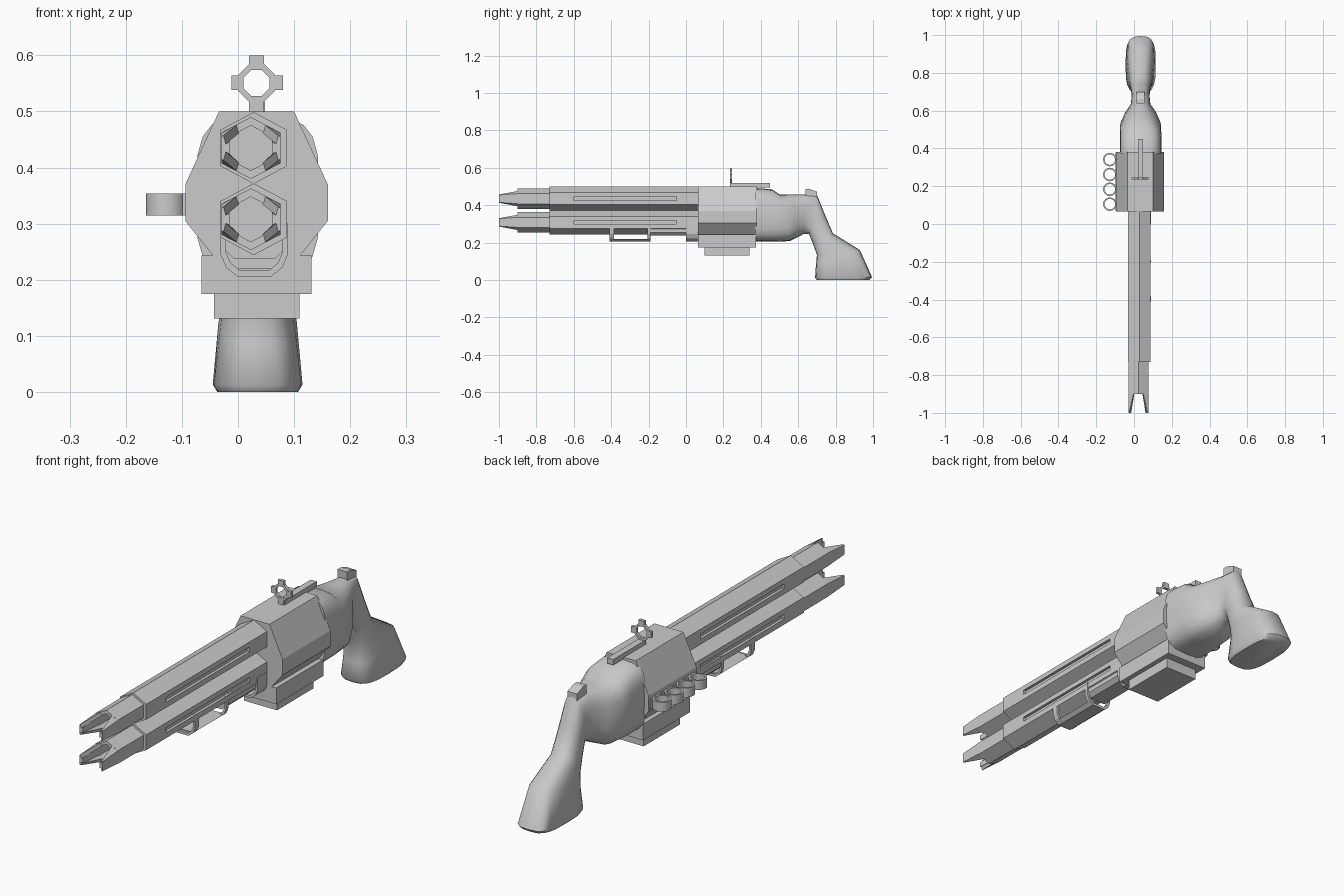
import bpy, bmesh, math
from mathutils import Vector

if "Cube" in bpy.data.objects:
    bpy.data.objects.remove(bpy.data.objects["Cube"])

CX = 0.033  # centre line of the receiver


def loft(name, rings, closed=False, smooth=None):
    """Skin a list of equal-sized point rings; closed joins last ring to first."""
    bm = bmesh.new()
    vs = [[bm.verts.new(p) for p in r] for r in rings]
    n, m = len(rings[0]), len(rings)
    for i in range(m if closed else m - 1):
        a, b = vs[i], vs[(i + 1) % m]
        for j in range(n):
            k = (j + 1) % n
            bm.faces.new((a[j], a[k], b[k], b[j]))
    if not closed:
        bm.faces.new(vs[0][::-1])
        bm.faces.new(vs[-1])
    bmesh.ops.recalc_face_normals(bm, faces=bm.faces)
    me = bpy.data.meshes.new(name)
    bm.to_mesh(me)
    bm.free()
    ob = bpy.data.objects.new(name, me)
    bpy.context.collection.objects.link(ob)
    if smooth:
        bpy.ops.object.select_all(action='DESELECT')
        bpy.context.view_layer.objects.active = ob
        ob.select_set(True)
        bpy.ops.object.shade_smooth_by_angle(angle=math.radians(smooth))
    return ob


def prism(name, pts, y0, y1):
    return loft(name, [[(x, y, z) for x, z in pts] for y in (y0, y1)])


def box(name, x0, x1, y0, y1, z0, z1):
    return prism(name, [(x0, z0), (x1, z0), (x1, z1), (x0, z1)], y0, y1)


def ngon(cx, y, cz, rx, rz, n=6, phase=math.pi / 2):
    return [(cx + rx * math.cos(phase + 2 * math.pi * i / n), y,
             cz + rz * math.sin(phase + 2 * math.pi * i / n)) for i in range(n)]


# Two stacked hexagonal barrels with slots and pronged muzzles
for label, cz in (("upper", 0.435), ("lower", 0.308)):
    xm, xt = 0.028, 0.023
    barrel = loft(label + "_barrel", [
        ngon(xm, 0.1, cz, 0.069, 0.064), ngon(xm, -0.73, cz, 0.069, 0.064),
        ngon(xt, -0.73, cz, 0.061, 0.055), ngon(xt, -0.90, cz, 0.061, 0.055),
        ngon(xt, -0.90, cz, 0.044, 0.040), ngon(xt, -0.65, cz, 0.044, 0.040)])
    for side in (-1, 1):
        x = xm + side * 0.06
        cutter = box("slot_cutter", x - 0.012, x + 0.012, -0.6, -0.05,
                     cz - 0.009, cz + 0.011)
        cutter.hide_render = True
        mod = barrel.modifiers.new("slot", 'BOOLEAN')
        mod.operation, mod.solver, mod.object = 'DIFFERENCE', 'EXACT', cutter
        bpy.context.view_layer.objects.active = barrel
        bpy.ops.object.modifier_apply(modifier=mod.name)
        bpy.data.objects.remove(cutter)

        # C-shaped prong tapering toward the tip
        rings = []
        for y, a, d in ((-0.895, 0.027, 0.028), (-1.0, 0.020, 0.004)):
            h, t = 0.0528, 0.015
            up = [(h, a), (h - d, a + 0.52 * d),
                  (h - d - 0.004, a + 0.52 * d - t), (h - t, a - 0.009)]
            pts = up + [(u, -w) for u, w in reversed(up)]
            rings.append([(xt + side * u, y, cz + w) for u, w in pts])
        loft(label + "_muzzle_prong", rings)

# Receiver and the stepped magazine boxes under it
half = [(0.067, 0.5), (0.127, 0.37), (0.127, 0.305), (0.075, 0.24)]
prism("receiver", [(CX + u, z) for u, z in half] +
      [(CX - u, z) for u, z in reversed(half)], 0.065, 0.38)
box("magazine_upper", -0.065, 0.131, 0.065, 0.375, 0.175, 0.243)
box("magazine_lower", -0.043, 0.110, 0.10, 0.34, 0.131, 0.178)

# Smooth rear body flowing into the grip: top (y,z), bottom (y,z), half width, squareness
sections = [
    (0.37, 0.492, 0.37, 0.205, 0.110, 3.6),
    (0.46, 0.485, 0.47, 0.205, 0.110, 3.4),
    (0.50, 0.458, 0.555, 0.208, 0.108, 3.0),
    (0.57, 0.457, 0.60, 0.230, 0.085, 2.6),
    (0.64, 0.457, 0.63, 0.247, 0.052, 2.4),
    (0.70, 0.455, 0.658, 0.245, 0.047, 2.3),
    (0.745, 0.345, 0.68, 0.19, 0.052, 2.3),
    (0.785, 0.25, 0.70, 0.135, 0.058, 2.4),
    (0.93, 0.16, 0.695, 0.085, 0.070, 2.8),
    (0.995, 0.015, 0.69, 0.012, 0.080, 3.2),
    (0.98, 0.0, 0.70, 0.0, 0.072, 3.2),
]
rings = []
for ty, tz, by, bz, hw, e in sections:
    top, bot = Vector((0, ty, tz)), Vector((0, by, bz))
    mid, axis = (top + bot) / 2, (top - bot) / 2
    ring = []
    for i in range(20):
        c, s = math.cos(math.tau * i / 20), math.sin(math.tau * i / 20)
        u = math.copysign(abs(c) ** (2 / e), c) * hw
        v = math.copysign(abs(s) ** (2 / e), s)
        p = mid + axis * v
        ring.append((CX + 0.002 + u, p.y, p.z))
    rings.append(ring)
loft("rear_body_and_grip", rings, smooth=50)

# Hammer spur
loft("hammer", [[(x, y, z) for y, z in
                 ((0.64, 0.43), (0.638, 0.487), (0.66, 0.487), (0.70, 0.472), (0.70, 0.43))]
                for x in (0.012, 0.056)])

# Sight rail and octagonal ring sight
box("sight_rail", 0.020, 0.048, 0.24, 0.45, 0.495, 0.518)
ph = math.pi / 8
loft("ring_sight", [ngon(CX, y, 0.551, r, r, 8, ph) for y, r in
                    ((0.235, 0.036), (0.247, 0.036), (0.247, 0.025), (0.235, 0.025))],
     closed=True)
for x0, x1, z0, z1 in ((-0.012, 0.006, 0.538, 0.564), (0.060, 0.080, 0.538, 0.564),
                       (0.020, 0.046, 0.579, 0.6), (0.020, 0.046, 0.498, 0.523)):
    box("sight_nub", x0, x1, 0.235, 0.247, z0, z1)

# Row of shell loops on the left side
for y in (0.105, 0.184, 0.262, 0.341):
    rings = []
    for r, z in ((0.036, 0.315), (0.036, 0.354), (0.028, 0.354), (0.028, 0.315)):
        rings.append([(-0.128 + px, y + py, z) for px, _, py in ngon(0, 0, 0, r, r, 16)])
    loft("shell_loop", rings, closed=True, smooth=40)
box("shell_loop_plate", -0.099, -0.088, 0.07, 0.378, 0.315, 0.354)

# Under-barrel rail, rear strap and front sling loop


def u_band(name, y0, y1):
    outer = [(0.060, 0.30), (0.060, 0.245), (0.050, 0.222), (0.030, 0.206)]
    inner = [(0.050, 0.30), (0.050, 0.248), (0.042, 0.230), (0.026, 0.217)]
    c = 0.029
    pts = ([(c + u, z) for u, z in outer] + [(c - u, z) for u, z in reversed(outer)] +
           [(c - u, z) for u, z in inner] + [(c + u, z) for u, z in reversed(inner)])
    prism(name, pts, y0, y1)


prism("under_rail", [(-0.025, 0.30), (-0.025, 0.255), (-0.008, 0.238), (0.066, 0.238),
                     (0.083, 0.255), (0.083, 0.30)], -0.20, 0.08)
u_band("rear_strap", 0.0, 0.068)
u_band("sling_loop_front", -0.41, -0.385)
u_band("sling_loop_back", -0.205, -0.19)
prism("sling_loop_base", [(-0.018, 0.220), (-0.001, 0.206), (0.059, 0.206), (0.076, 0.220)],
      -0.40, -0.195)
